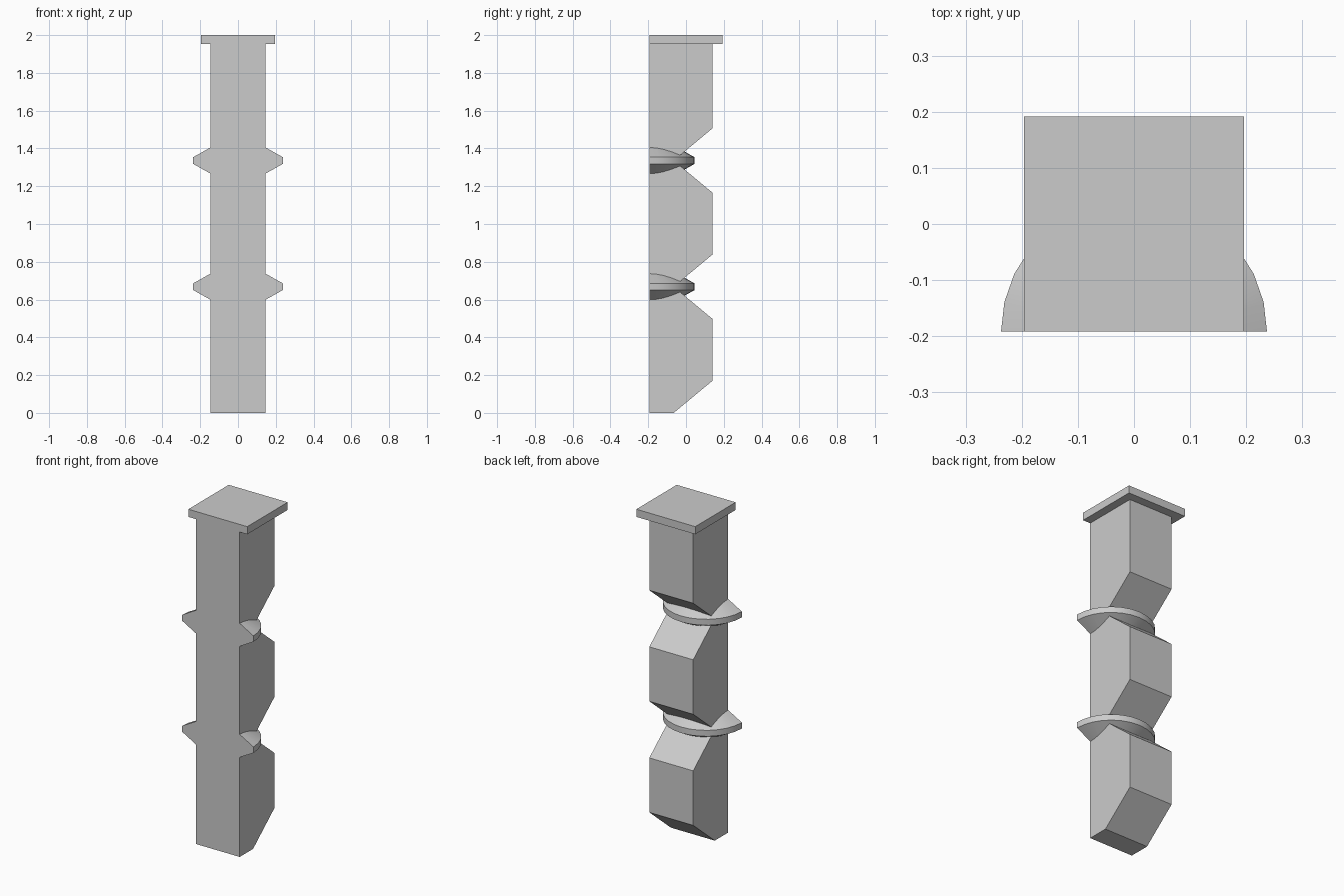
import bpy
import bmesh
from math import pi, sin, cos, radians

cube = bpy.data.objects.get("Cube")
if cube:
    bpy.data.objects.remove(cube, do_unlink=True)

grey = bpy.data.materials.new("plain_grey")
grey.use_nodes = True
grey.diffuse_color = (0.6, 0.6, 0.6, 1)
grey.node_tree.nodes["Principled BSDF"].inputs["Base Color"].default_value = (0.6, 0.6, 0.6, 1)

FRONT = -0.192
PERIOD = 0.668


def sweep(name, sections, smooth=False):
    """Join matching cross-sections into a closed solid."""
    bm = bmesh.new()
    rows = [[bm.verts.new(p) for p in s] for s in sections]
    n = len(rows[0])
    for a, b in zip(rows, rows[1:]):
        for i in range(n):
            j = (i + 1) % n
            bm.faces.new((a[i], a[j], b[j], b[i]))
    bm.faces.new(rows[0])
    bm.faces.new(rows[-1])
    bmesh.ops.recalc_face_normals(bm, faces=bm.faces)
    mesh = bpy.data.meshes.new(name)
    bm.to_mesh(mesh)
    bm.free()
    mesh.materials.append(grey)
    obj = bpy.data.objects.new(name, mesh)
    bpy.context.collection.objects.link(obj)
    if smooth:
        bpy.ops.object.select_all(action='DESELECT')
        obj.select_set(True)
        bpy.context.view_layer.objects.active = obj
        bpy.ops.object.shade_smooth_by_angle(angle=radians(25))
    return obj


# Shaft: flat front, back notched at each ring
NECK, BACK, RISE, TOP = -0.065, 0.14, 0.17, 1.954
outline = [(FRONT, 0)]
for k in range(3):
    z = k * PERIOD
    end = (k + 1) * PERIOD - RISE if k < 2 else TOP
    outline += [(NECK, z), (BACK, z + RISE), (BACK, end)]
outline.append((FRONT, TOP))
sweep("shaft", [[(x, y, z) for y, z in outline] for x in (-0.146, 0.146)])

# Cap plate
sweep("cap_plate", [[(sx * 0.196, sy * 0.192, z) for sx, sy in
                     ((-1, -1), (1, -1), (1, 1), (-1, 1))] for z in (TOP, 2)])

# Half rings with a thin rim and sloping upper and lower sides
STEPS = 14
profile = [(0.08, -0.106), (0.237, -0.018), (0.237, 0.018), (0.08, 0.106)]
for name, level in (("lower_ring", PERIOD), ("upper_ring", 2 * PERIOD)):
    angles = [pi * i / STEPS for i in range(STEPS + 1)]
    sweep(name, [[(r * cos(a), FRONT + r * sin(a), level + h) for r, h in profile]
                 for a in angles], smooth=True)
